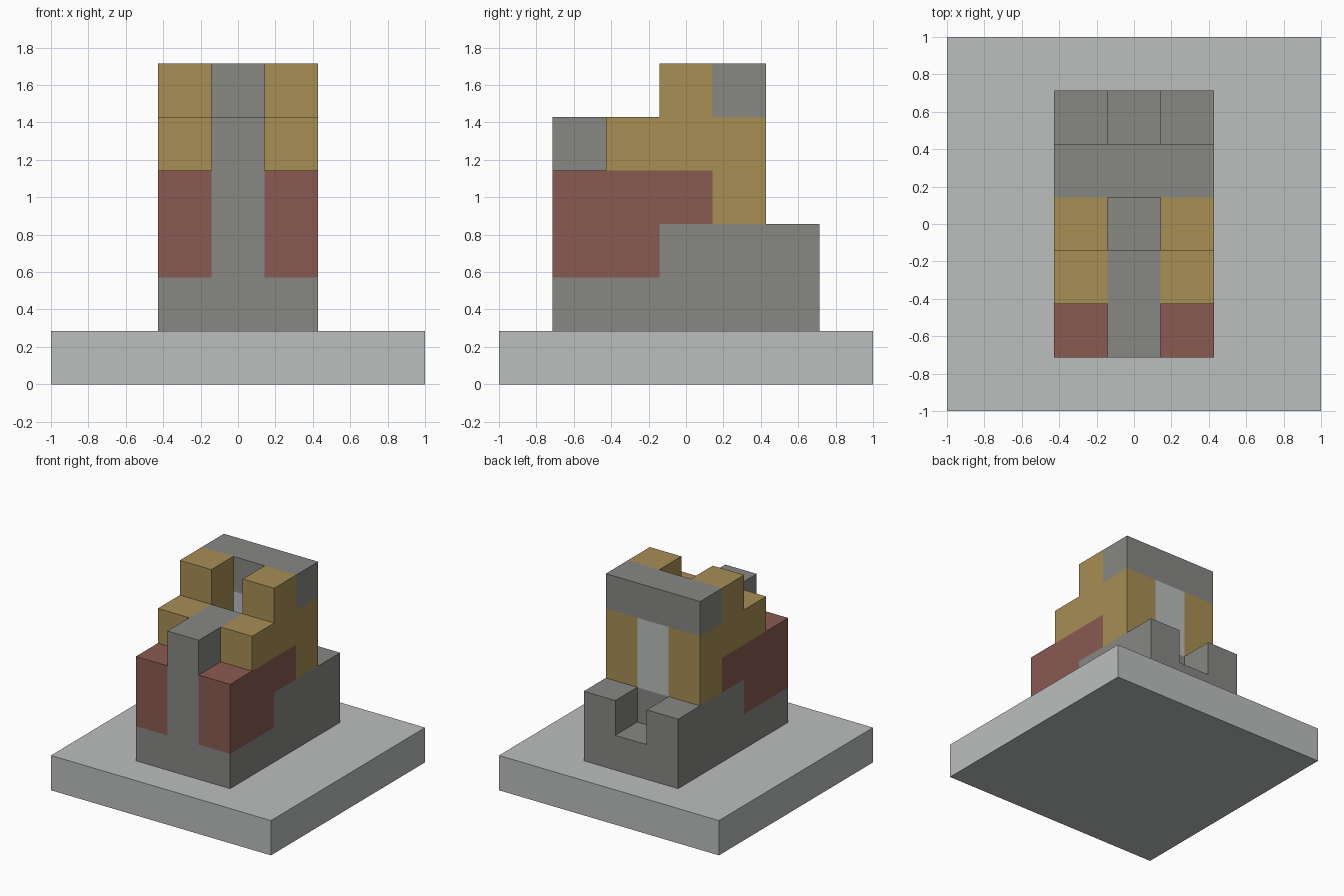
import bpy
import bmesh

U = 2 / 7  # one block


def linear(c):
    c /= 255
    return c / 12.92 if c <= 0.04045 else ((c + 0.055) / 1.055) ** 2.4


def material(name, *rgb):
    mat = bpy.data.materials.new(name)
    mat.use_nodes = True
    colour = [linear(c) for c in rgb] + [1]
    mat.diffuse_color = colour
    shader = mat.node_tree.nodes["Principled BSDF"]
    shader.inputs["Base Color"].default_value = colour
    shader.inputs["Roughness"].default_value = 0.9
    return mat


def extrude(name, mat, x0, x1, profile, mirror=False):
    """Extrude a (y, z) side profile, in blocks, from x0 to x1."""
    bm = bmesh.new()
    face = bm.faces.new([bm.verts.new((x0 * U, y * U, z * U)) for y, z in profile])
    new = bmesh.ops.extrude_face_region(bm, geom=[face])["geom"]
    moved = [v for v in new if isinstance(v, bmesh.types.BMVert)]
    bmesh.ops.translate(bm, verts=moved, vec=((x1 - x0) * U, 0, 0))
    bmesh.ops.recalc_face_normals(bm, faces=bm.faces)
    mesh = bpy.data.meshes.new(name)
    bm.to_mesh(mesh)
    bm.free()
    mesh.materials.append(mat)
    obj = bpy.data.objects.new(name, mesh)
    bpy.context.collection.objects.link(obj)
    if mirror:
        obj.modifiers.new("Mirror", "MIRROR").use_mirror_merge = False
    return obj


def rect(y0, y1, z0, z1):
    return [(y0, z0), (y1, z0), (y1, z1), (y0, z1)]


if "Cube" in bpy.data.objects:
    bpy.data.objects.remove(bpy.data.objects["Cube"])

pale = material("pale stone", 187, 191, 190)
grey = material("grey stone", 135, 135, 132)
red = material("red clay", 138, 91, 81)
gold = material("ochre", 167, 142, 84)

# Ground slab
extrude("base_slab", pale, -3.5, 3.5, rect(-3.5, 3.5, 0, 1))

# Central spine with the front post, inner recess and rear notch
extrude("central_spine", grey, -0.5, 0.5,
        [(-2.5, 1), (2.5, 1), (2.5, 2), (1.5, 2), (1.5, 3), (0.5, 3),
         (0.5, 4), (-0.5, 4), (-0.5, 5), (-2.5, 5)])

# Stepped side walls, mirrored left and right
extrude("side_footing", grey, 0.5, 1.5,
        [(-2.5, 1), (2.5, 1), (2.5, 3), (-0.5, 3), (-0.5, 2), (-2.5, 2)], True)
extrude("side_red_wall", red, 0.5, 1.5,
        [(-2.5, 2), (-0.5, 2), (-0.5, 3), (0.5, 3), (0.5, 4), (-2.5, 4)], True)
extrude("side_ochre_wall", gold, 0.5, 1.5,
        [(0.5, 3), (1.5, 3), (1.5, 5), (0.5, 5), (0.5, 6), (-0.5, 6),
         (-0.5, 5), (-1.5, 5), (-1.5, 4), (0.5, 4)], True)

# Rear panel and the beam across the top
extrude("rear_panel", pale, -0.5, 0.5, rect(0.5, 1.5, 3, 5))
extrude("top_beam", grey, -1.5, 1.5, rect(0.5, 1.5, 5, 6))
